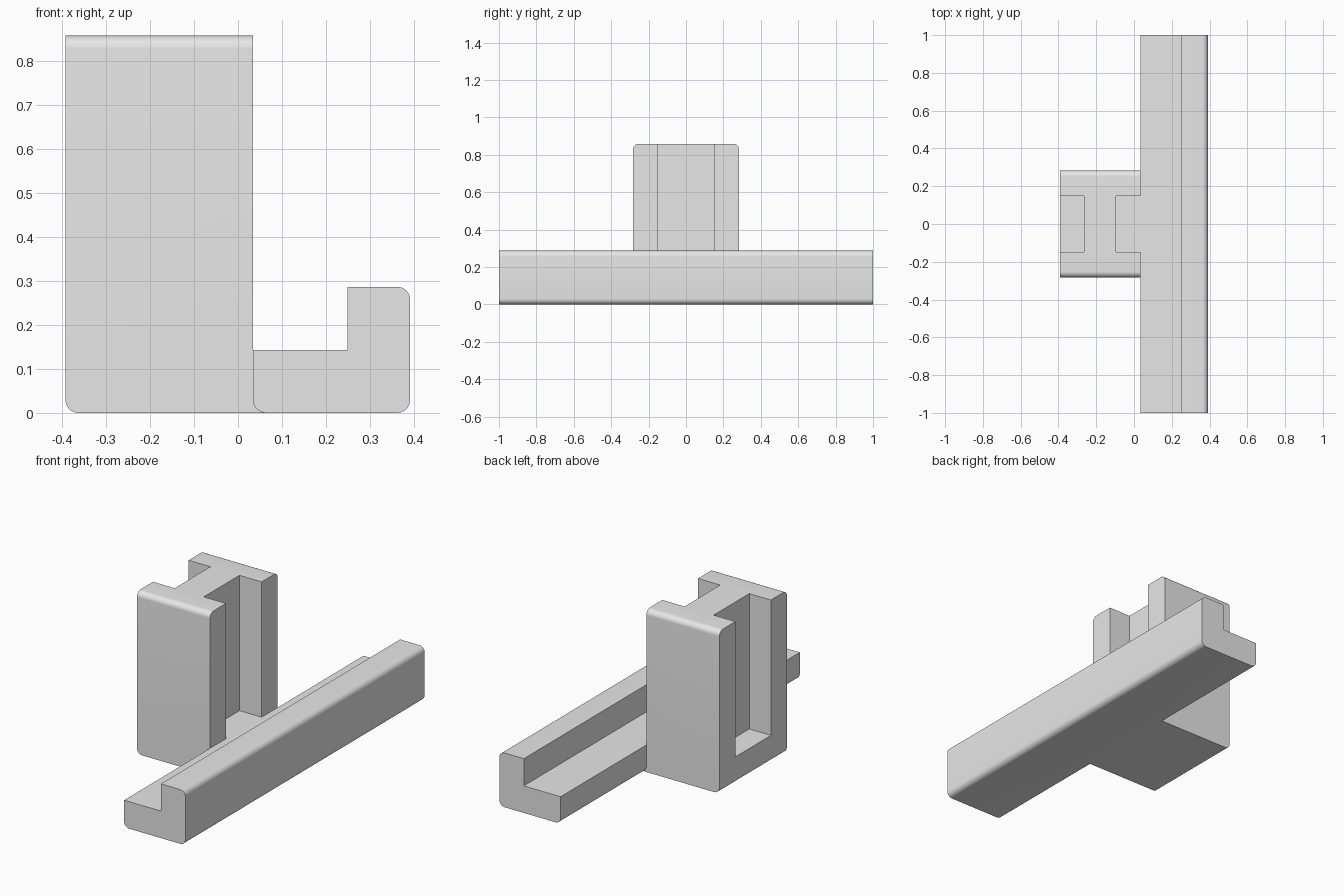
import bpy
import bmesh
import math
from mathutils import Vector

cube = bpy.data.objects.get("Cube")
if cube:
    bpy.data.objects.remove(cube, do_unlink=True)

X_BACK, X_MID, X_FRONT = -0.393, 0.034, 0.392   # outer post face, post/rail joint, rail face
X_LIP = 0.249                                   # inner face of the rail lip
HEIGHT, LIP_TOP, FLOOR = 0.859, 0.287, 0.143
POST_HALF, SLOT_HALF = 0.283, 0.149
RADIUS = 0.03

grey = bpy.data.materials.new("light grey")
grey.use_nodes = True
grey.diffuse_color = (0.8, 0.8, 0.8, 1)
grey.node_tree.nodes["Principled BSDF"].inputs["Base Color"].default_value = (0.8, 0.8, 0.8, 1)


def extrude_profile(name, points, half, round_test=None):
    """Extrude an x-z outline along y and round the edges chosen by a test."""
    bm = bmesh.new()
    face = bm.faces.new([bm.verts.new((x, -half, z)) for x, z in points])
    result = bmesh.ops.extrude_face_region(bm, geom=[face])
    moved = [v for v in result["geom"] if isinstance(v, bmesh.types.BMVert)]
    bmesh.ops.translate(bm, verts=moved, vec=(0, 2 * half, 0))
    bmesh.ops.recalc_face_normals(bm, faces=bm.faces)
    if round_test:
        edges = []
        for e in bm.edges:
            a, b = (v.co for v in e.verts)
            if round_test((a + b) / 2, (b - a).normalized()):
                edges.append(e)
        bmesh.ops.bevel(bm, geom=edges, offset=RADIUS, segments=8,
                        profile=0.5, affect="EDGES")
    mesh = bpy.data.meshes.new(name)
    bm.to_mesh(mesh)
    bm.free()
    mesh.materials.append(grey)
    obj = bpy.data.objects.new(name, mesh)
    bpy.context.collection.objects.link(obj)
    return obj


def combine(target, other, operation):
    mod = target.modifiers.new(other.name, "BOOLEAN")
    mod.operation = operation
    mod.solver = "EXACT"
    mod.object = other
    bpy.context.view_layer.objects.active = target
    bpy.ops.object.modifier_apply(modifier=mod.name)
    bpy.data.objects.remove(other, do_unlink=True)


def box_outline(x0, x1, z0, z1):
    return [(x0, z0), (x1, z0), (x1, z1), (x0, z1)]


def post_round(mid, direction):
    along_y = abs(direction.y) > 0.9 and mid.x < X_BACK + 0.01 and mid.z < 0.01
    top_side = abs(direction.x) > 0.9 and mid.z > HEIGHT - 0.01
    return along_y or top_side


def rail_round(mid, direction):
    outer = mid.x > X_FRONT - 0.01
    inner_bottom = mid.x < X_MID + 0.01 and mid.z < 0.01
    return abs(direction.y) > 0.9 and (outer or inner_bottom)


# Post with a foot that runs into the rail
foot_x, foot_z = X_MID + 0.08, 0.1
post = extrude_profile("post_and_rail", [
    (X_BACK, 0), (foot_x, 0), (foot_x, foot_z), (X_MID, foot_z),
    (X_MID, HEIGHT), (X_BACK, HEIGHT)], POST_HALF, post_round)

# Vertical slots that leave an H-shaped section
for side, x0, x1 in (("outer", X_BACK - 0.1, -0.266), ("inner", -0.096, X_MID + 0.1)):
    cutter = extrude_profile(side + "_slot_cutter",
                             box_outline(x0, x1, FLOOR, HEIGHT + 0.1), SLOT_HALF)
    combine(post, cutter, "DIFFERENCE")

# Long L-shaped rail
rail = extrude_profile("rail", [
    (X_MID, 0), (X_FRONT, 0), (X_FRONT, LIP_TOP), (X_LIP, LIP_TOP),
    (X_LIP, FLOOR), (X_MID, FLOOR)], 1.0, rail_round)
combine(post, rail, "UNION")

bpy.ops.object.select_all(action="DESELECT")
post.select_set(True)
bpy.context.view_layer.objects.active = post
bpy.ops.object.shade_smooth_by_angle(angle=math.radians(30))
